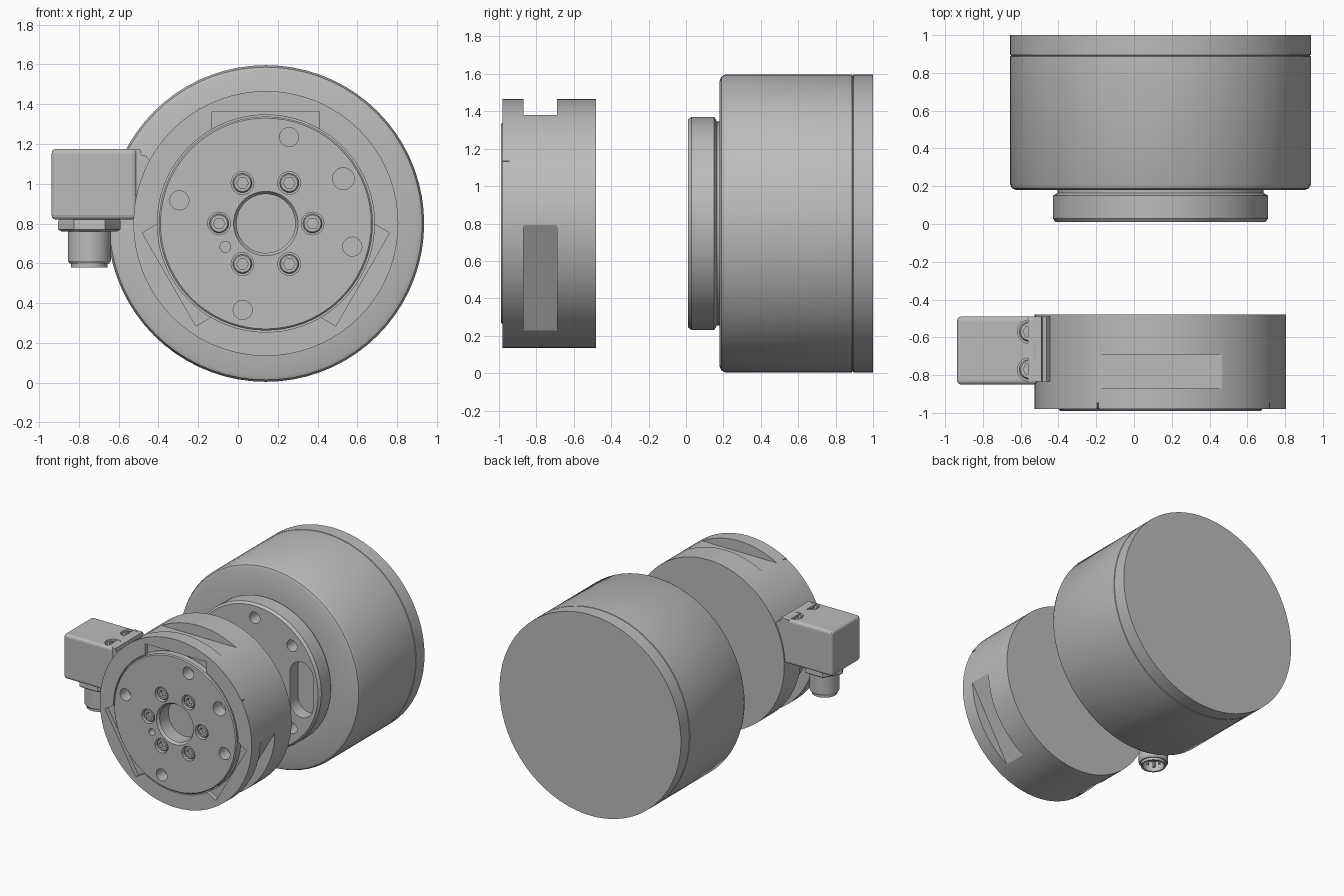
import bpy, bmesh, math
from mathutils import Matrix, Vector

if "Cube" in bpy.data.objects:
    bpy.data.objects.remove(bpy.data.objects["Cube"])

CX, CZ = 0.14, 0.80            # main axis, running along y
ALONG_Y = Matrix.Rotation(-math.pi / 2, 4, 'X')   # local z -> world y

metal = bpy.data.materials.new("grey_metal")
metal.diffuse_color = (0.5, 0.5, 0.5, 1)
metal.use_nodes = True
metal.node_tree.nodes["Principled BSDF"].inputs["Base Color"].default_value = metal.diffuse_color


def add(name, bm, smooth=True):
    bmesh.ops.recalc_face_normals(bm, faces=bm.faces[:])
    me = bpy.data.meshes.new(name)
    bm.to_mesh(me)
    bm.free()
    ob = bpy.data.objects.new(name, me)
    bpy.context.collection.objects.link(ob)
    me.materials.append(metal)
    if smooth:
        bpy.ops.object.select_all(action='DESELECT')
        ob.select_set(True)
        bpy.context.view_layer.objects.active = ob
        bpy.ops.object.shade_smooth_by_angle(angle=math.radians(30))
    return ob


def turn(bm, profile, mat, n=72, stretch=0.0):
    """Turned solid from (radius, height[, 'hex']) loops, capped at both ends."""
    loops = []
    for p in profile:
        loop = []
        for i in range(n):
            a = 2 * math.pi * (i + 0.5 * bool(stretch)) / n
            r = p[0]
            if len(p) > 2:     # hexagonal loop, p[0] is the corner radius
                r *= math.cos(math.pi / 6) / math.cos(a % (math.pi / 3) - math.pi / 6)
            y = r * math.sin(a)
            y += math.copysign(stretch, y) if stretch else 0
            loop.append(bm.verts.new(mat @ Vector((r * math.cos(a), y, p[1]))))
        loops.append(loop)
    for a, b in zip(loops, loops[1:]):
        for i in range(n):
            bm.faces.new((a[i], a[(i + 1) % n], b[(i + 1) % n], b[i]))
    bm.faces.new(loops[0])
    bm.faces.new(loops[-1])


def box(bm, lo, hi, mat=Matrix()):
    c = [(a + b) / 2 for a, b in zip(lo, hi)]
    s = [b - a for a, b in zip(lo, hi)]
    bmesh.ops.create_cube(bm, size=1, matrix=mat @ Matrix.Translation(c) @ Matrix.Diagonal((*s, 1)))


def polar(deg, r, y):
    a = math.radians(deg)
    return Matrix.Translation((CX + r * math.cos(a), y, CZ + r * math.sin(a))) @ ALONG_Y


def radial(deg):
    """Frame on the main axis whose local z points outward at the given angle."""
    return Matrix.Translation((CX, 0, CZ)) @ Matrix.Rotation(math.radians(90 - deg), 4, 'Y')


def cut(ob, bm):
    cutter = add(ob.name + "_cutter", bm, False)
    cutter.hide_render = True
    cutter.hide_set(True)
    m = ob.modifiers.new("cut", 'BOOLEAN')
    m.operation, m.solver, m.object = 'DIFFERENCE', 'EXACT', cutter


axis = polar(0, 0, 0)

# Large rear drum with its stepped boss and end-cap seam
bm = bmesh.new()
turn(bm, [(0.40, 0.03), (0.41, 0.01), (0.555, 0.01), (0.57, 0.03), (0.57, 0.15),
          (0.545, 0.165), (0.545, 0.18), (0.765, 0.18), (0.786, 0.189), (0.796, 0.21),
          (0.796, 0.887), (0.791, 0.889), (0.791, 0.893), (0.796, 0.895), (0.796, 1.0)][2:], axis)
drum = add("rear_drum", bm)
bm = bmesh.new()
for k in range(8):
    if k % 4:
        turn(bm, [(0.045, -0.05), (0.045, 0.1)], polar(k * 45, 0.46, 0.01), 24)
    elif k == 0 or k == 4:
        turn(bm, [(0.10, -0.05), (0.10, 0.1)], polar(k * 45, 0.41, 0.01), 32, 0.12)
cut(drum, bm)

# Front sensor body: shallow cup with three flats and three front pockets
bm = bmesh.new()
turn(bm, [(0.546, -0.85), (0.546, -0.98), (0.666, -0.98), (0.666, -0.48)], axis)
body = add("sensor_body", bm)
bm = bmesh.new()
for deg in (90, 210, 330):
    box(bm, (-0.4, -0.87, 0.58), (0.4, -0.69, 0.8), radial(deg))
    box(bm, (-0.27, -1.05, 0.40), (0.27, -0.945, 0.562), radial(deg))
cut(body, bm)

# Round tool plate with a blind centre bore
bm = bmesh.new()
turn(bm, [(0.148, -0.86), (0.148, -0.97), (0.162, -0.99), (0.53, -0.99),
          (0.538, -0.982), (0.538, -0.845)], axis)
plate = add("tool_plate", bm)
bm = bmesh.new()
for deg in (75, 165, 255, 345):
    turn(bm, [(0.048, -0.05), (0.048, 0.1)], polar(deg, 0.45, -0.99), 24)
turn(bm, [(0.055, -0.05), (0.055, 0.1)], polar(30, 0.45, -0.99), 24)
turn(bm, [(0.027, -0.05), (0.027, 0.1)], polar(210, 0.235, -0.99), 24)
for k in range(6):
    turn(bm, [(0.057, -0.05), (0.057, 0.04)], polar(k * 60, 0.235, -0.99), 24)
cut(plate, bm)


# Socket-head screws: in the tool plate and on top of the connector box
def screw(bm, mat, r):
    turn(bm, [(r * 0.62, 0.03, 'hex'), (r * 0.62, 0, 'hex'), (r * 0.88, 0),
              (r, 0.008), (r, 0.05)], mat, 24)


bm = bmesh.new()
for k in range(6):
    screw(bm, polar(k * 60, 0.235, -0.98), 0.048)
add("plate_screws", bm)

# Connector box and the mounting flange against the sensor body
bm = bmesh.new()
box(bm, (-0.937, -0.85, 0.82), (-0.51, -0.49, 1.175))
case = add("connector_box", bm, False)
b = case.modifiers.new("round", 'BEVEL')
b.width, b.segments = 0.022, 3
bm = bmesh.new()
for y in (-0.57, -0.77):
    turn(bm, [(0.062, -0.05), (0.062, 0.035)],
         Matrix.Translation((-0.555, y, 1.175)) @ Matrix.Rotation(math.pi, 4, 'X'), 24)
cut(case, bm)
bm = bmesh.new()
for y in (-0.57, -0.77):
    screw(bm, Matrix.Translation((-0.555, y, 1.168)) @ Matrix.Rotation(math.pi, 4, 'X'), 0.052)
add("box_screws", bm)

bm = bmesh.new()
outline = [(-0.535, 0.83), (-0.56, 0.83), (-0.56, 1.172), (-0.49, 1.172),
           (-0.485, 1.145), (-0.462, 1.14), (-0.43, 1.10), (-0.51, 0.84)]
f = bm.faces.new([bm.verts.new((x, -0.835, z)) for x, z in outline])
ext = bmesh.ops.extrude_face_region(bm, geom=[f])
bmesh.ops.translate(bm, vec=(0, 0.345, 0),
                    verts=[v for v in ext["geom"] if isinstance(v, bmesh.types.BMVert)])
add("box_flange", bm, False)

# Cable socket below the box: hex nut, hollow sleeve, pins
sock = Matrix.Translation((-0.747, -0.67, 0))
bm = bmesh.new()
turn(bm, [(0.14, 0.76, 'hex'), (0.157, 0.77, 'hex'), (0.157, 0.81, 'hex'), (0.15, 0.83, 'hex')], sock)
add("socket_nut", bm)
bm = bmesh.new()
turn(bm, [(0.078, 0.66), (0.078, 0.58), (0.092, 0.58), (0.092, 0.60), (0.100, 0.60),
          (0.108, 0.612), (0.108, 0.78)], sock, 40)
add("socket_sleeve", bm)
bm = bmesh.new()
for k in range(4):
    pin = sock @ Matrix.Rotation(k * math.pi / 2 + math.pi / 4, 4, 'Z') @ Matrix.Translation((0.042, 0, 0))
    turn(bm, [(0.01, 0.595), (0.01, 0.68)], pin, 10)
add("socket_pins", bm)

# Thin index marks on the rim
dark = bpy.data.materials.new("dark_mark")
dark.diffuse_color = (0.08, 0.08, 0.08, 1)
dark.use_nodes = True
dark.node_tree.nodes["Principled BSDF"].inputs["Base Color"].default_value = dark.diffuse_color
for deg in (120, 30):
    bm = bmesh.new()
    box(bm, (-0.005, -0.98, 0.662), (0.005, -0.945, 0.668), radial(deg))
    add("index_mark", bm, False).data.materials[0] = dark
